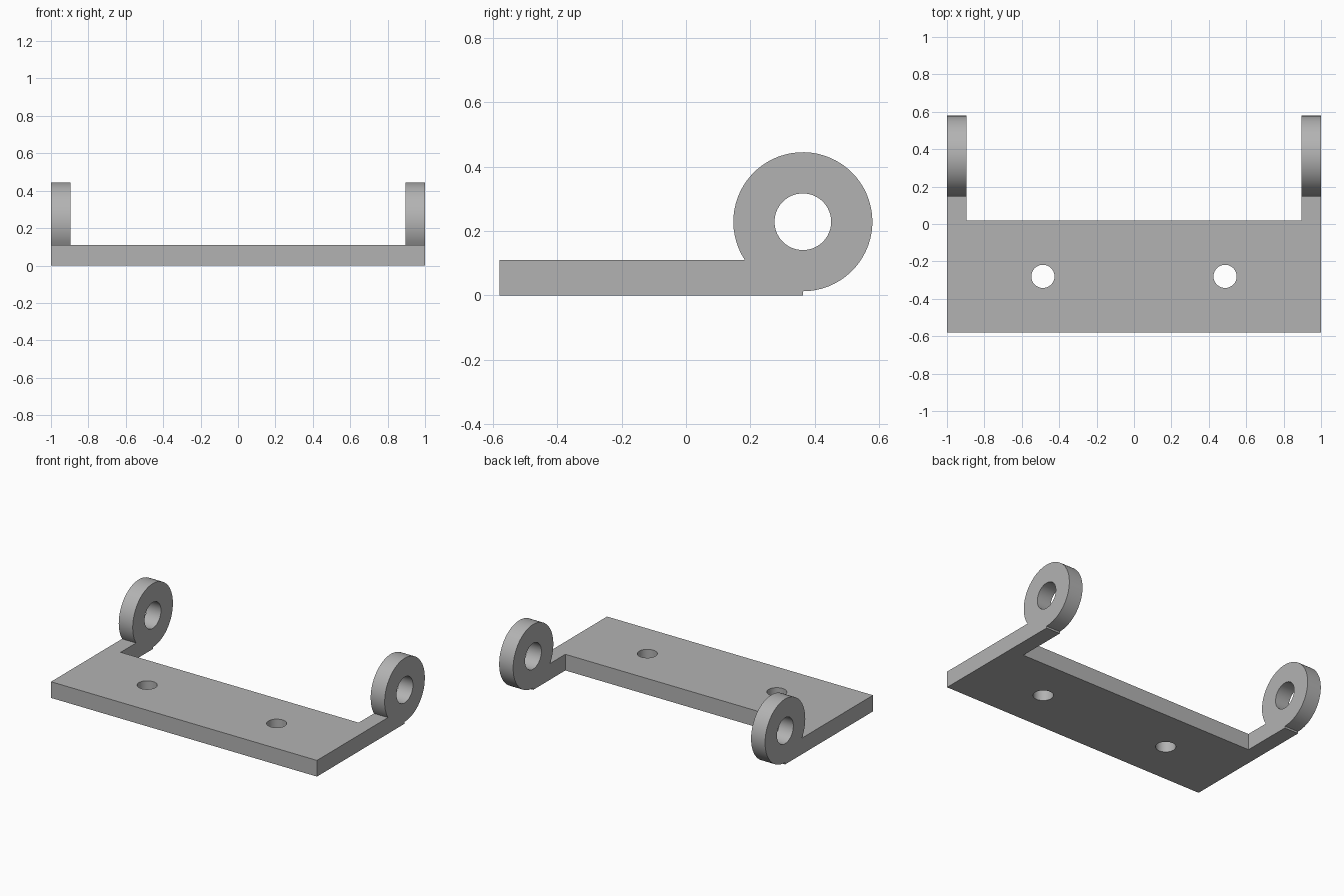
import bpy
import bmesh
from math import asin, cos, pi, radians, sin
from mathutils import Matrix, Vector

if "Cube" in bpy.data.objects:
    bpy.data.objects.remove(bpy.data.objects["Cube"], do_unlink=True)

THICK = 0.11            # plate thickness
ARM = 0.105             # width of each side arm
FRONT, BACK = -0.58, 0.018
EYE_Y, EYE_Z = 0.363, 0.229
EYE_R, BORE_R = 0.216, 0.088
SCREW_X, SCREW_Y, SCREW_R = 0.487, -0.28, 0.062

grey = bpy.data.materials.new("grey metal")
grey.use_nodes = True
colour = (0.45, 0.45, 0.45, 1)
grey.diffuse_color = colour
grey.node_tree.nodes["Principled BSDF"].inputs["Base Color"].default_value = colour


def make_object(name, bm):
    bmesh.ops.recalc_face_normals(bm, faces=bm.faces)
    mesh = bpy.data.meshes.new(name)
    bm.to_mesh(mesh)
    bm.free()
    mesh.materials.append(grey)
    obj = bpy.data.objects.new(name, mesh)
    bpy.context.collection.objects.link(obj)
    return obj


def extrude_profile(name, points, direction):
    bm = bmesh.new()
    face = bm.faces.new([bm.verts.new(p) for p in points])
    result = bmesh.ops.extrude_face_region(bm, geom=[face], use_keep_orig=True)
    verts = [v for v in result["geom"] if isinstance(v, bmesh.types.BMVert)]
    bmesh.ops.translate(bm, verts=verts, vec=Vector(direction))
    return make_object(name, bm)


def cylinder(name, radius, length, centre, axis):
    bm = bmesh.new()
    turn = Matrix.Rotation(pi / 2, 4, "Y") if axis == "X" else Matrix()
    bmesh.ops.create_cone(bm, cap_ends=True, segments=64, radius1=radius, radius2=radius,
                          depth=length, matrix=Matrix.Translation(centre) @ turn)
    return make_object(name, bm)


def combine(body, tool, operation):
    mod = body.modifiers.new(operation.lower(), "BOOLEAN")
    mod.operation, mod.solver, mod.object = operation, "EXACT", tool
    tool.hide_render = True
    bpy.context.view_layer.objects.active = body
    bpy.ops.object.modifier_apply(modifier=mod.name)
    bpy.data.objects.remove(tool, do_unlink=True)


# Mounting plate
bracket = extrude_profile("hinge_bracket", [(-1, FRONT, 0), (1, FRONT, 0), (1, BACK, 0), (-1, BACK, 0)],
                          (0, 0, THICK))

# Side arm outline: flat bar running into a round eye with a small step below
start = pi - asin((THICK - EYE_Z) / EYE_R)
end = -pi / 2
steps = 56
outline = [(0, 0), (0, THICK)]
for i in range(steps + 1):
    a = start + (end - start) * i / steps
    outline.append((EYE_Y + EYE_R * cos(a), EYE_Z + EYE_R * sin(a)))
outline.append((EYE_Y, 0))

for x in (-1, 1 - ARM):
    arm = extrude_profile("eye_arm", [(x, y, z) for y, z in outline], (ARM, 0, 0))
    combine(bracket, arm, "UNION")

# Pin bores through the eyes and screw holes through the plate
for side in (-1, 1):
    combine(bracket, cylinder("bore_cutter", BORE_R, 0.4, (side, EYE_Y, EYE_Z), "X"), "DIFFERENCE")
    combine(bracket, cylinder("screw_cutter", SCREW_R, 0.5, (side * SCREW_X, SCREW_Y, 0), "Z"), "DIFFERENCE")

# Smooth round walls, crisp edges
bpy.ops.object.select_all(action="DESELECT")
bracket.select_set(True)
bpy.context.view_layer.objects.active = bracket
bpy.ops.object.shade_smooth_by_angle(angle=radians(30))
